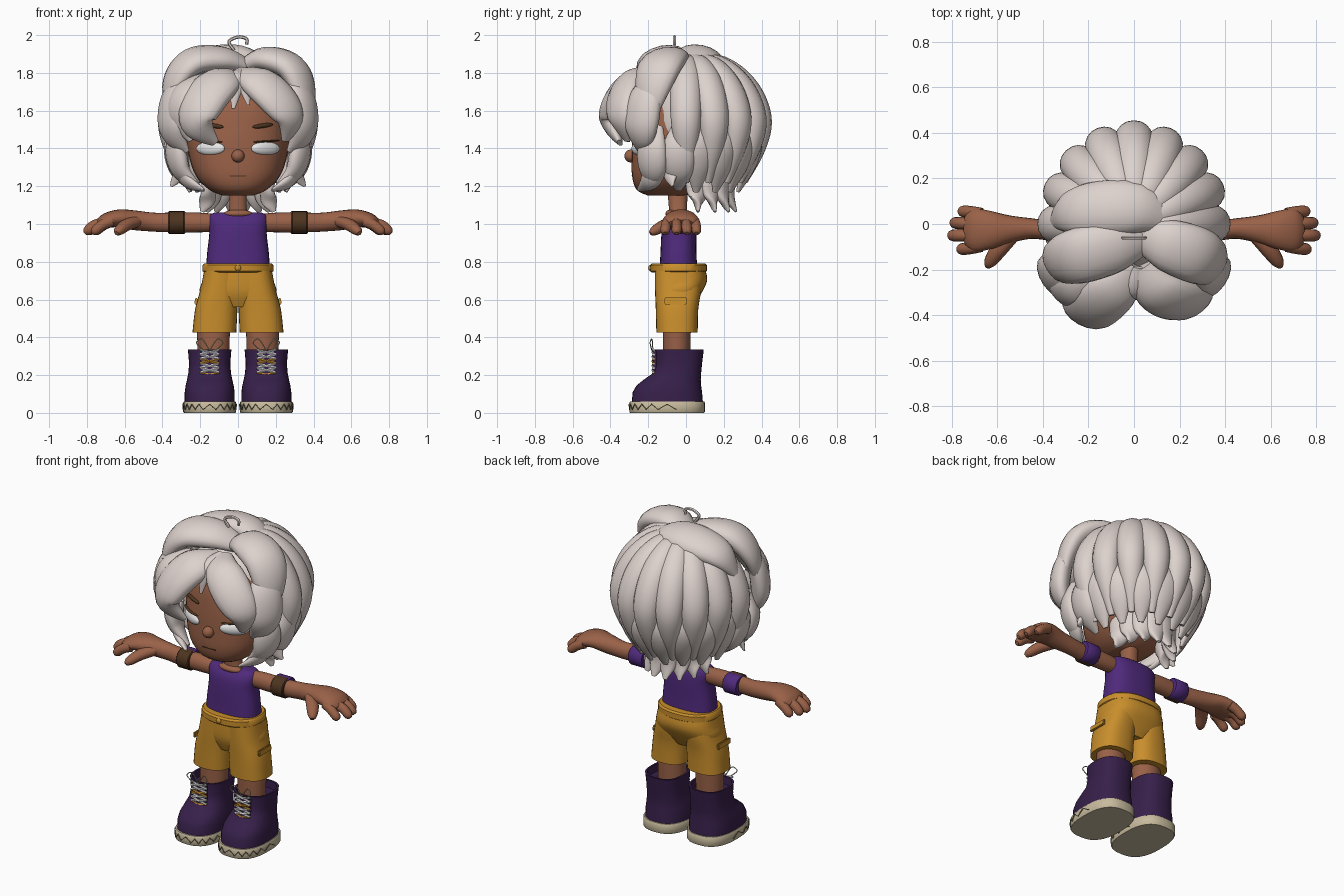
import bpy
import bmesh
from math import sin, cos, pi, radians
from mathutils import Vector, Matrix

if "Cube" in bpy.data.objects:
    bpy.data.objects.remove(bpy.data.objects["Cube"], do_unlink=True)


def material(name, *rgb):
    m = bpy.data.materials.new(name)
    m.use_nodes = True
    m.diffuse_color = (*rgb, 1)
    m.node_tree.nodes["Principled BSDF"].inputs["Base Color"].default_value = (*rgb, 1)
    return m


HAIR = material("silver hair", .72, .64, .61)
SKIN = material("brown skin", .32, .12, .064)
SHIRT = material("purple cloth", .078, .023, .2)
SHORTS = material("mustard cloth", .58, .27, .025)
BOOT = material("dark purple leather", .038, .014, .068)
SOLE = material("cream rubber", .58, .5, .34)
BROWN = material("dark brown", .075, .035, .014)
WHITE = material("eye white", .88, .88, .88)
SEAM = material("olive seam", .16, .13, .07)


def finish(name, bm, mat):
    bmesh.ops.recalc_face_normals(bm, faces=bm.faces)
    for f in bm.faces:
        f.smooth = True
    for e in bm.edges:
        e.smooth = e.calc_face_angle(0) < .75
    me = bpy.data.meshes.new(name)
    bm.to_mesh(me)
    bm.free()
    me.materials.append(mat)
    ob = bpy.data.objects.new(name, me)
    bpy.context.scene.collection.objects.link(ob)


def skin_rings(name, rings, mat):
    """Bridge equal rings of points into a capped solid."""
    bm = bmesh.new()
    vs = [[bm.verts.new(p) for p in r] for r in rings]
    n = len(vs[0])
    for a, b in zip(vs, vs[1:]):
        for i in range(n):
            j = (i + 1) % n
            bm.faces.new((a[i], a[j], b[j], b[i]))
    bm.faces.new(vs[0])
    bm.faces.new(vs[-1])
    finish(name, bm, mat)


def spline(pts, k):
    """Smooth curve through rows of numbers, k steps per span."""
    if k == 1:
        return pts
    q = [pts[0], *pts, pts[-1]]
    out = []
    for rows in zip(q, q[1:], q[2:], q[3:]):
        for s in range(k):
            t = s / k
            out.append([b + t / 2 * (c - a + t * (2*a - 5*b + 4*c - d + t * (3*b - a - 3*c + d)))
                        for a, b, c, d in zip(*rows)])
    return out + [pts[-1]]


def oval(cx, rx, y0, y1, power, n=32):
    """Rounded outline from front y0 to back y1, starting at the front."""
    pts = []
    for i in range(n):
        a = 2 * pi * i / n
        s, c = sin(a), -cos(a)
        e = 2 / power
        pts.append((cx + rx * abs(s)**e * (1 if s > 0 else -1),
                    (y0 + y1) / 2 + (y1 - y0) / 2 * abs(c)**e * (1 if c > 0 else -1)))
    return pts


def loft(name, rows, mat, power=2.3, k=1):
    """Stack ovals; each row is height, centre x, half width, front y, back y."""
    skin_rings(name, [[(x, y, r[0]) for x, y in oval(*r[1:], power)]
                      for r in spline(rows, k)], mat)


def sweep(name, pts, mat, ref, k=4, n=12):
    """Oval tube; each point is x, y, z, half width, half depth along ref."""
    rows = spline(pts, k)
    c = [Vector(r[:3]) for r in rows]
    rings = []
    for i, r in enumerate(rows):
        t = (c[min(i + 1, len(c) - 1)] - c[max(i - 1, 0)]).normalized()
        up = ref(c[i])
        up = (up - t * up.dot(t)).normalized()
        side = t.cross(up)
        w, d = max(r[3], .002), max(r[4], .002)
        rings.append([c[i] + side * w * cos(2*pi*j/n) + up * d * sin(2*pi*j/n) for j in range(n)])
    skin_rings(name, rings, mat)


def UP(p):
    return Vector((0, 0, 1))


def FRONT(p):
    return Vector((0, -1, 0))


def thread(name, pts, mat, r, ref=UP, k=1):
    sweep(name, [(*p, r, r) for p in pts], mat, ref, k, 6)


def lock(name, pts, width, plump=.55):
    """Tapered hair lock lying on the head."""
    rows = []
    for i, p in enumerate(pts):
        w = width * sin(pi * (.12 + .85 * i / (len(pts) - 1)))**.7
        rows.append((*p, w, w * plump))
    sweep(name, rows, HAIR, lambda p: p - Vector((0, 0, 1.5)), 6, 16)


def ball(name, loc, size, mat, turn=0, tilt=0):
    bm = bmesh.new()
    m = (Matrix.Translation(loc) @ Matrix.Rotation(turn, 4, 'Z')
         @ Matrix.Rotation(tilt, 4, 'Y') @ Matrix.Diagonal((*size, 1)))
    bmesh.ops.create_uvsphere(bm, u_segments=32, v_segments=16, radius=1, matrix=m)
    finish(name, bm, mat)


def box(name, loc, size, mat, tilt=0):
    bm = bmesh.new()
    m = Matrix.Translation(loc) @ Matrix.Rotation(tilt, 4, 'Y') @ Matrix.Diagonal((*size, 1))
    bmesh.ops.create_cube(bm, size=1, matrix=m)
    bmesh.ops.bevel(bm, geom=bm.edges[:], offset=min(size) * .3, segments=2, affect='EDGES')
    finish(name, bm, mat)


# Head, neck and torso
loft("head", [(1.15, 0, .08, -.2, -.01), (1.18, 0, .15, -.26, .05), (1.25, 0, .22, -.285, .12),
              (1.36, 0, .26, -.287, .2), (1.5, 0, .275, -.28, .25), (1.65, 0, .25, -.25, .24),
              (1.8, 0, .13, -.13, .14)], SKIN, k=4)
loft("neck", [(1, 0, .09, -.1, .02), (1.05, 0, .065, -.09, .01), (1.08, 0, .046, -.09, .005),
              (1.2, 0, .045, -.1, .01)], SKIN)
loft("tank_top", [(.76, 0, .17, -.14, .06), (.85, 0, .163, -.135, .055), (.95, 0, .152, -.13, .055),
                  (1.01, 0, .158, -.12, .05), (1.045, 0, .152, -.1, .035), (1.06, 0, .125, -.085, .02)],
     SHIRT, 2.6, 3)
ball("neckline_skin", (0, -.075, 1.055), (.075, .034, .022), SKIN)

# Face
ball("nose", (0, -.292, 1.36), (.034, .034, .034), SKIN)
box("mouth", (0, -.283, 1.255), (.09, .01, .006), BROWN)
for s, side in ((1, "left"), (-1, "right")):
    ball(side + "_eye", (s * .145, -.24, 1.4), (.085, .028, .038), WHITE, s * .52)
    ball(side + "_upper_lash", (s * .15, -.24, 1.438), (.08, .026, .005), BROWN, s * .52, -s * .05)
    ball(side + "_eyebrow", (s * .13, -.255, 1.52), (.06, .014, .012), BROWN, s * .4, -s * .12)

# Shorts
loft("shorts_seat", [(.56, 0, .1, -.13, .04), (.63, 0, .2, -.157, .08), (.7, 0, .188, -.162, .112),
                     (.77, 0, .175, -.16, .1)], SHORTS, 2.5, 3)
loft("waistband", [(.742, 0, .178, -.18, .1), (.75, 0, .187, -.19, .11), (.782, 0, .187, -.19, .11),
                   (.792, 0, .178, -.18, .1)], SHORTS, 2.3)
ball("shorts_button", (0, -.19, .767), (.016, .01, .016), SHORTS)

for s, side in ((1, "left"), (-1, "right")):
    # Shorts leg, pocket and bare leg
    loft(side + "_shorts_leg", [(.425, s * .125, .116, -.157, .062), (.55, s * .115, .112, -.16, .065),
                                (.65, s * .1, .1, -.164, .08), (.75, s * .09, .09, -.165, .08)],
         SHORTS, 2.5, 3)
    box(side + "_pocket_flap", (s * .222, -.055, .592), (.014, .12, .035), SHORTS, -s * .1)
    loft(side + "_leg", [(.2, s * .13, .08, -.12, .02), (.46, s * .13, .088, -.122, .026)], SKIN, 2)

    # Boot with a hollow collar
    x = s * .15
    loft(side + "_boot", [(.05, x, .132, -.288, .09), (.11, x, .132, -.282, .085), (.145, x, .127, -.262, .08),
                          (.175, x, .12, -.225, .078), (.21, x, .113, -.175, .08), (.26, x, .109, -.16, .085),
                          (.335, x, .115, -.163, .094), (.335, x, .104, -.152, .083),
                          (.29, x, .1, -.147, .08)], BOOT, 2.5)
    loft(side + "_sole", [(0, x, .136, -.296, .096), (.006, x, .14, -.3, .1), (.054, x, .14, -.3, .1),
                          (.06, x, .136, -.296, .096)], SOLE, 2.6)
    edge = oval(x, .141, -.301, .101, 2.6, 40)
    thread(side + "_sole_zigzag", [(*edge[i % 40], .018 if i % 2 else .046) for i in range(-11, 12)], SEAM, .003)

    # Laces
    box(side + "_tongue", (x, -.163, .265), (.1, .016, .13), BOOT)
    for i in range(6):
        z = .19 + i * .024
        for d in (-1, 1):
            thread(side + "_lace", [(x - d * .052, -.171, z), (x, -.177, z + .012),
                                    (x + d * .052, -.171, z + .024)], WHITE if i % 3 else SHORTS, .0065)
    for d in (-1, 1):
        thread(side + "_lace_bow", [(x, -.175, .33), (x + d * .04, -.18, .39), (x + d * .07, -.19, .37),
                                    (x + d * .03, -.18, .33)], SOLE, .003, FRONT, 4)

    # Arm, fingers and thumb
    sweep(side + "_arm", [(s * a, y, z, w, d) for a, y, z, w, d in (
        (.1, -.03, 1.005, .04, .045), (.2, -.03, 1.008, .046, .052), (.35, -.03, 1.008, .044, .052),
        (.45, -.02, 1.01, .045, .05), (.55, -.023, 1.02, .062, .052), (.63, -.026, 1.03, .084, .047),
        (.7, -.027, 1.017, .094, .039), (.735, -.027, 1, .07, .025))], SKIN, UP, 4, 20)
    for i, (a, y) in enumerate(((.752, .055), (.787, .005), (.797, -.05), (.757, -.11))):
        root = .043 - i * .046
        sweep(side + "_finger", [(s * .67, root, 1.015, .028, .03), (s * (a - .04), y * .7 + root * .3, .995, .027, .028),
                                 (s * a, y, .963, .025, .025), (s * (a + .014), y, .95, .011, .011)], SKIN, UP)
    sweep(side + "_thumb", [(s * .53, -.05, 1.015, .03, .03), (s * .59, -.11, .995, .036, .032),
                            (s * .63, -.165, .965, .028, .026), (s * .642, -.188, .95, .012, .012)], SKIN, UP)

    # Armband with a cloth patch behind
    for part, y, mat, grow in (("_armband", -.03, BROWN, 0), ("_armband_patch", -.014, SHIRT, .005)):
        sweep(side + part, [(s * (.325 + a * (1 + grow * 20)), y, 1.008, r, r) for a, r in
                            ((-.042, .055), (-.037, .06), (.037, .06), (.042, .055))], mat, UP, 1, 24)

# Hair: scalp, then back locks fanned around the crown
ball("scalp_hair", (0, .06, 1.55), (.32, .3, .33), HAIR)


def fan(name, angles, profile, width, cy=0, squash=.92, plump=.55):
    for a in angles:
        c, s = cos(radians(a)), sin(radians(a))
        lock(name, [(r * c * squash, cy + r * s, z) for r, z in profile], width, plump)


fan("back_lock", [i * 22.5 for i in range(9)],
    [(.03, 1.86), (.18, 1.83), (.31, 1.72), (.385, 1.56), (.37, 1.4), (.31, 1.22)], .086, plump=.85)
fan("under_lock", [11 + i * 22.5 for i in range(8)],
    [(.3, 1.6), (.36, 1.45), (.34, 1.32), (.28, 1.17)], .085)
fan("nape_lock", [5 + i * 24.3 for i in range(8)],
    [(.15, 1.38), (.18, 1.25), (.185, 1.15), (.225, 1.065)], .065, .045, .85)

# Crown and fringe locks
lock("crown_lock", [(.15, .02, 1.84), (.02, .07, 1.88), (-.14, .07, 1.87), (-.28, .05, 1.82),
                    (-.36, .01, 1.7)], .125)
lock("top_fringe_right", [(.06, -.06, 1.83), (-.08, -.1, 1.875), (-.24, -.14, 1.86), (-.335, -.17, 1.75),
                          (-.365, -.2, 1.56)], .125)
lock("top_fringe_left", [(.02, -.05, 1.83), (.14, -.09, 1.875), (.28, -.14, 1.83), (.345, -.18, 1.7),
                         (.36, -.21, 1.5)], .125)
lock("front_fringe_right", [(0, -.18, 1.78), (-.09, -.29, 1.75), (-.18, -.36, 1.65), (-.215, -.39, 1.53),
                            (-.12, -.35, 1.43)], .125)
lock("side_fringe_right", [(-.16, -.22, 1.78), (-.27, -.28, 1.7), (-.31, -.3, 1.58), (-.25, -.31, 1.44)], .09)
lock("front_fringe_left", [(.03, -.19, 1.8), (.1, -.29, 1.76), (.2, -.335, 1.67), (.275, -.34, 1.56),
                           (.25, -.31, 1.44)], .115)
lock("middle_strand", [(.02, -.19, 1.82), (-.005, -.3, 1.76), (-.025, -.33, 1.61)], .045)
lock("middle_strand", [(.04, -.19, 1.81), (.035, -.3, 1.75), (.055, -.325, 1.63)], .04)
for s in (1, -1):
    lock("temple_lock", [(s * .28, -.15, 1.79), (s * .335, -.21, 1.68), (s * .35, -.235, 1.55),
                         (s * .33, -.24, 1.46), (s * .27, -.24, 1.38)], .105)
    lock("cheek_lock", [(s * .31, -.16, 1.52), (s * .33, -.18, 1.4), (s * .3, -.18, 1.28),
                        (s * .2, -.2, 1.19)], .085)
    lock("jaw_lock", [(s * .3, -.13, 1.42), (s * .31, -.15, 1.33), (s * .27, -.19, 1.23),
                      (s * .18, -.25, 1.18)], .06)
    lock("ear_lock", [(s * .33, -.03, 1.52), (s * .345, -.04, 1.4), (s * .315, -.04, 1.28),
                      (s * .24, -.04, 1.18)], .09)
    lock("ear_wisp", [(s * .32, -.07, 1.36), (s * .32, -.08, 1.26), (s * .355, -.07, 1.2)], .04)

# Stray curl on top
thread("curl", [(-.02, -.06, 1.92), (-.048, -.06, 1.965), (0, -.06, 1.99), (.045, -.06, 1.98),
                (.045, -.06, 1.95)], HAIR, .009, FRONT, 5)
